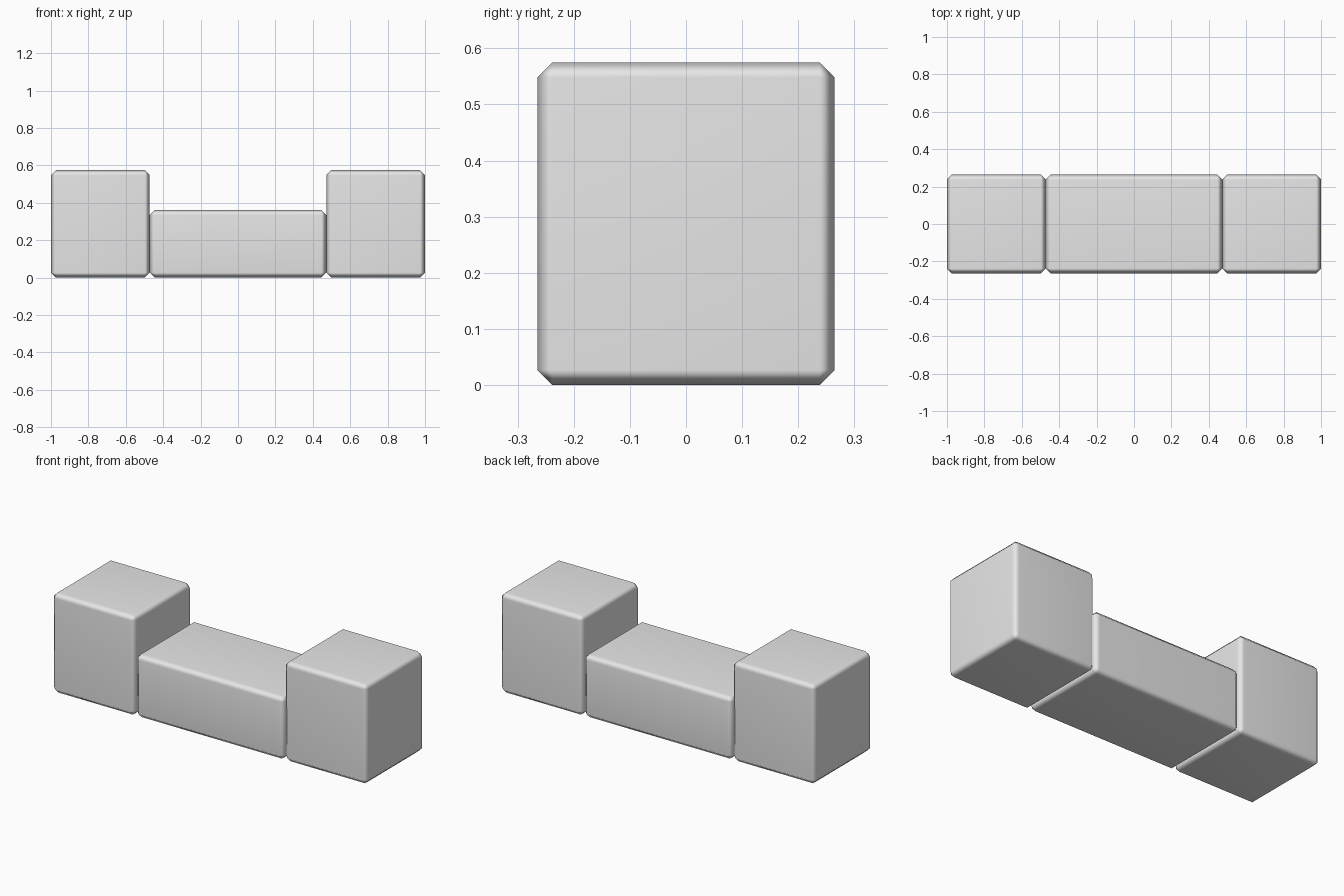
import bpy
import bmesh
from mathutils import Matrix, Vector

cube = bpy.data.objects.get("Cube")
if cube:
    bpy.data.objects.remove(cube, do_unlink=True)

# Single flat colour
grey = bpy.data.materials.new("light_grey")
grey.use_nodes = True
grey.diffuse_color = (0.8, 0.8, 0.8, 1)
grey.node_tree.nodes["Principled BSDF"].inputs["Base Color"].default_value = (0.8, 0.8, 0.8, 1)


def block(name, x, width, depth, height, chamfer=0.027):
    """Chamfered block standing on the ground, with soft-shaded edges."""
    mesh = bpy.data.meshes.new(name)
    bm = bmesh.new()
    size = Matrix.Diagonal((width, depth, height, 1))
    bmesh.ops.create_cube(bm, size=1, matrix=Matrix.Translation((0, 0, height / 2)) @ size)
    for face in bm.faces:
        face.smooth = True
    bm.to_mesh(mesh)
    bm.free()
    mesh.materials.append(grey)
    obj = bpy.data.objects.new(name, mesh)
    obj.location = Vector((x, 0, 0))
    bpy.context.collection.objects.link(obj)

    # One flat chamfer whose shading blends between the large faces
    bevel = obj.modifiers.new("chamfer", 'BEVEL')
    bevel.width = chamfer
    bevel.segments = 1
    bevel.limit_method = 'NONE'
    normals = obj.modifiers.new("soft_edges", 'WEIGHTED_NORMAL')
    normals.weight = 50
    return obj


# Low middle block between two taller end blocks
block("middle_block", 0, 0.944, 0.528, 0.363)
for side, sign in (("left", 1), ("right", -1)):
    block(side + "_end_block", sign * 0.736, 0.528, 0.53, 0.575)
